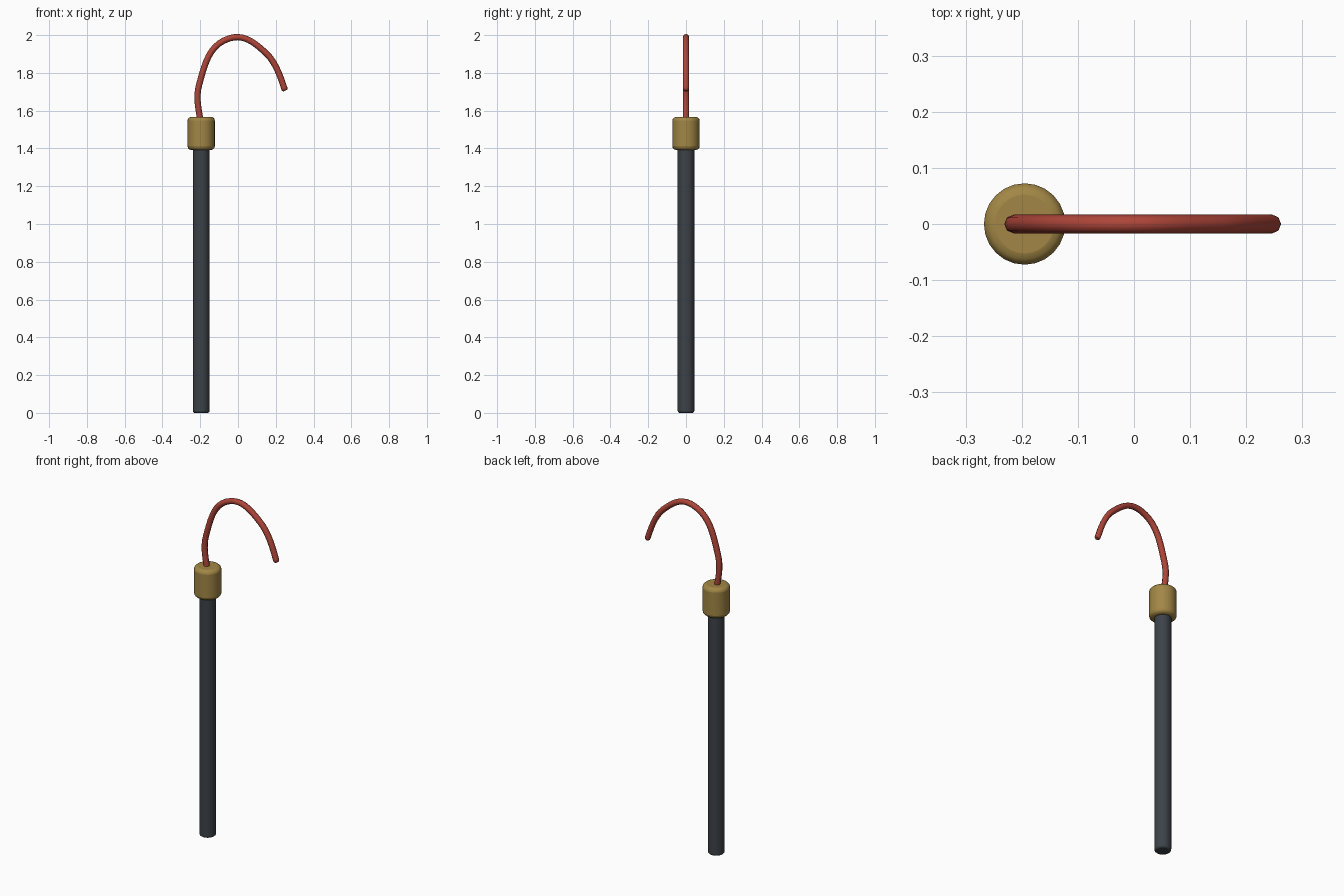
import bpy, math

if "Cube" in bpy.data.objects:
    bpy.data.objects.remove(bpy.data.objects["Cube"])

AXIS_X = -0.195


def material(name, rgb):
    m = bpy.data.materials.new(name)
    m.diffuse_color = (*rgb, 1)
    m.use_nodes = True
    m.node_tree.nodes["Principled BSDF"].inputs["Base Color"].default_value = m.diffuse_color
    return m


def rod(name, radius, z0, z1, bevel, mat):
    bpy.ops.mesh.primitive_cylinder_add(vertices=24, radius=radius, depth=z1 - z0,
                                        location=(AXIS_X, 0, (z0 + z1) / 2))
    ob = bpy.context.object
    ob.name = name
    ob.data.materials.append(mat)
    mod = ob.modifiers.new("rounded_rims", 'BEVEL')
    mod.width = bevel
    mod.segments = 3
    mod.limit_method = 'ANGLE'
    mod.angle_limit = math.radians(40)
    bpy.ops.object.shade_smooth_by_angle(angle=math.radians(40))
    return ob


# Dark shaft and brass collar
rod("shaft", 0.044, 0.0, 1.42, 0.01, material("dark_steel", (0.045, 0.055, 0.065)))
rod("collar", 0.0725, 1.392, 1.567, 0.02, material("brass", (0.36, 0.24, 0.06)))

# Red bent hook rod, tapered only at its very tip
points = [(-0.195, 1.50, 1), (-0.205, 1.74, 1), (-0.045, 1.983, 1),
          (0.148, 1.905, 1), (0.247, 1.714, 1), (0.251, 1.706, 0.65)]
curve = bpy.data.curves.new("hook", 'CURVE')
curve.dimensions = '3D'
curve.bevel_depth = 0.0165
curve.bevel_resolution = 2
curve.use_fill_caps = True
curve.resolution_u = 10
spline = curve.splines.new('BEZIER')
spline.bezier_points.add(len(points) - 1)
for bp, (x, z, r) in zip(spline.bezier_points, points):
    bp.co = (x, 0, z)
    bp.radius = r
    bp.handle_left_type = bp.handle_right_type = 'AUTO'
spline.use_smooth = True
hook = bpy.data.objects.new("hook", curve)
bpy.context.collection.objects.link(hook)
curve.materials.append(material("red_paint", (0.42, 0.06, 0.04)))

# Turn the hook into a mesh
bpy.ops.object.select_all(action='DESELECT')
hook.select_set(True)
bpy.context.view_layer.objects.active = hook
bpy.ops.object.convert(target='MESH')
bpy.ops.object.shade_smooth_by_angle(angle=math.radians(50))
